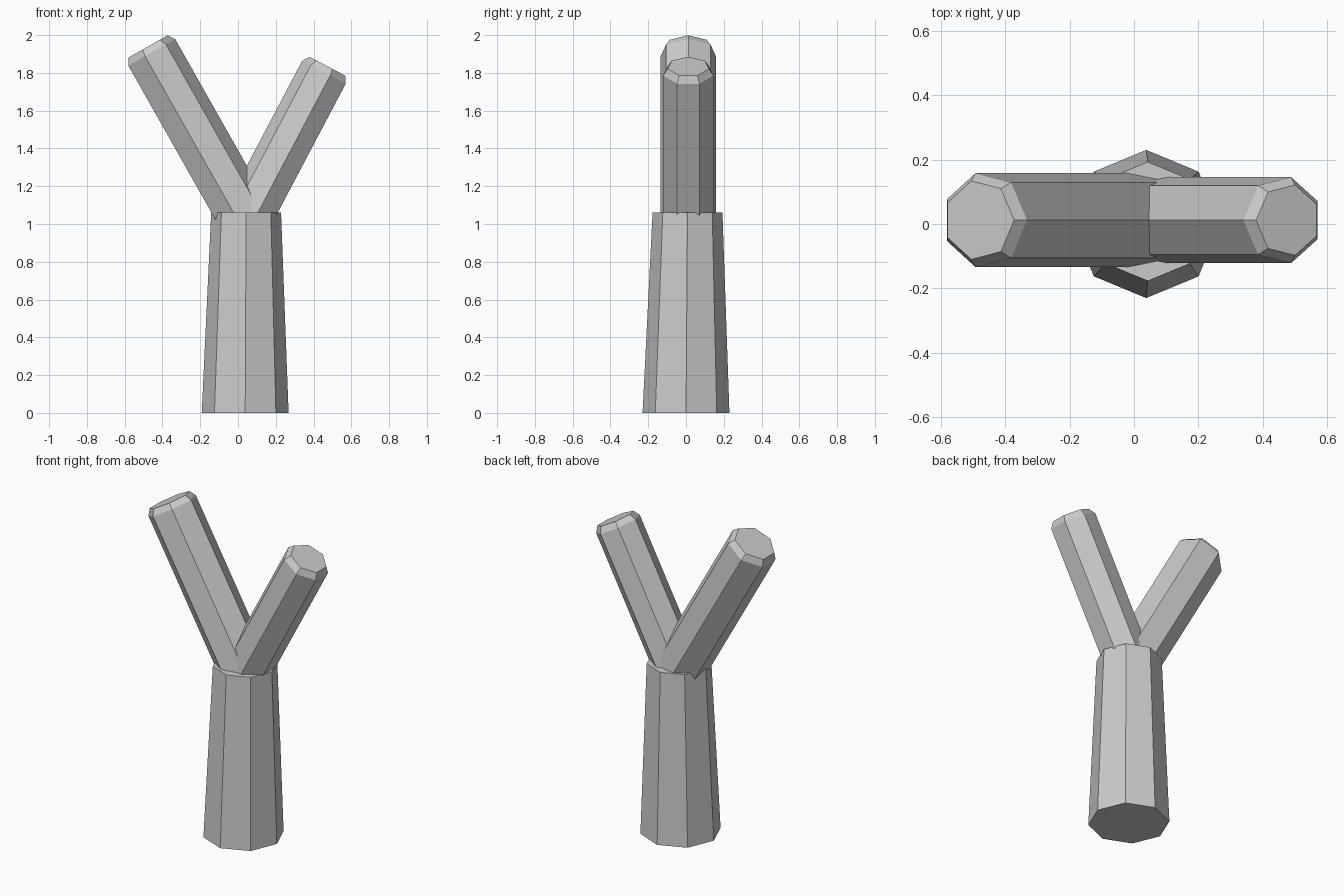
import bpy, bmesh
from math import sin, cos, pi, radians
from mathutils import Vector, Matrix

cube = bpy.data.objects.get("Cube")
if cube:
    bpy.data.objects.remove(cube)

grey = bpy.data.materials.new("plain grey")
grey.use_nodes = True
color = (0.6, 0.6, 0.6, 1)
grey.diffuse_color = color
grey.node_tree.nodes["Principled BSDF"].inputs["Base Color"].default_value = color


def loft(name, sides, rings, matrix, first_angle=0):
    """Closed faceted solid through rings of (centre, radius), placed by matrix."""
    bm = bmesh.new()
    loops = []
    for centre, radius in rings:
        loop = []
        for i in range(sides):
            a = first_angle + 2 * pi * i / sides
            point = Vector(centre) + radius * Vector((cos(a), sin(a), 0))
            loop.append(bm.verts.new(matrix @ point))
        loops.append(loop)
    for low, high in zip(loops, loops[1:]):
        for i in range(sides):
            j = (i + 1) % sides
            bm.faces.new((low[i], low[j], high[j], high[i]))
    bm.faces.new(loops[0])
    bm.faces.new(loops[-1])
    bmesh.ops.recalc_face_normals(bm, faces=bm.faces[:])
    mesh = bpy.data.meshes.new(name)
    bm.to_mesh(mesh)
    bm.free()
    mesh.materials.append(grey)
    obj = bpy.data.objects.new(name, mesh)
    bpy.context.collection.objects.link(obj)
    return obj


def branch(name, tip, tilt, radius, length, first_angle):
    """Seven-sided limb running down from its chamfered tip into the trunk."""
    place = Matrix.Translation(tip) @ Matrix.Rotation(radians(tilt), 4, "Y")
    rings = [((0, 0, -length), radius), ((0, 0, 0), radius),
             ((0, 0, 0.037), radius - 0.025)]
    loft(name, 7, rings, place, first_angle)


# Tapered eight-sided trunk
loft("trunk", 8, [((0.038, 0, 0), 0.23), ((0.043, 0.008, 1.06), 0.185)],
     Matrix.Identity(4))

# Two limbs of the fork, each with a ridge facing the other
branch("right_branch", (-0.463, 0.012, 1.905), -29.5, 0.15, 1.02, 0)
branch("left_branch", (0.461, 0.012, 1.80), 27.8, 0.137, 0.92, pi)
